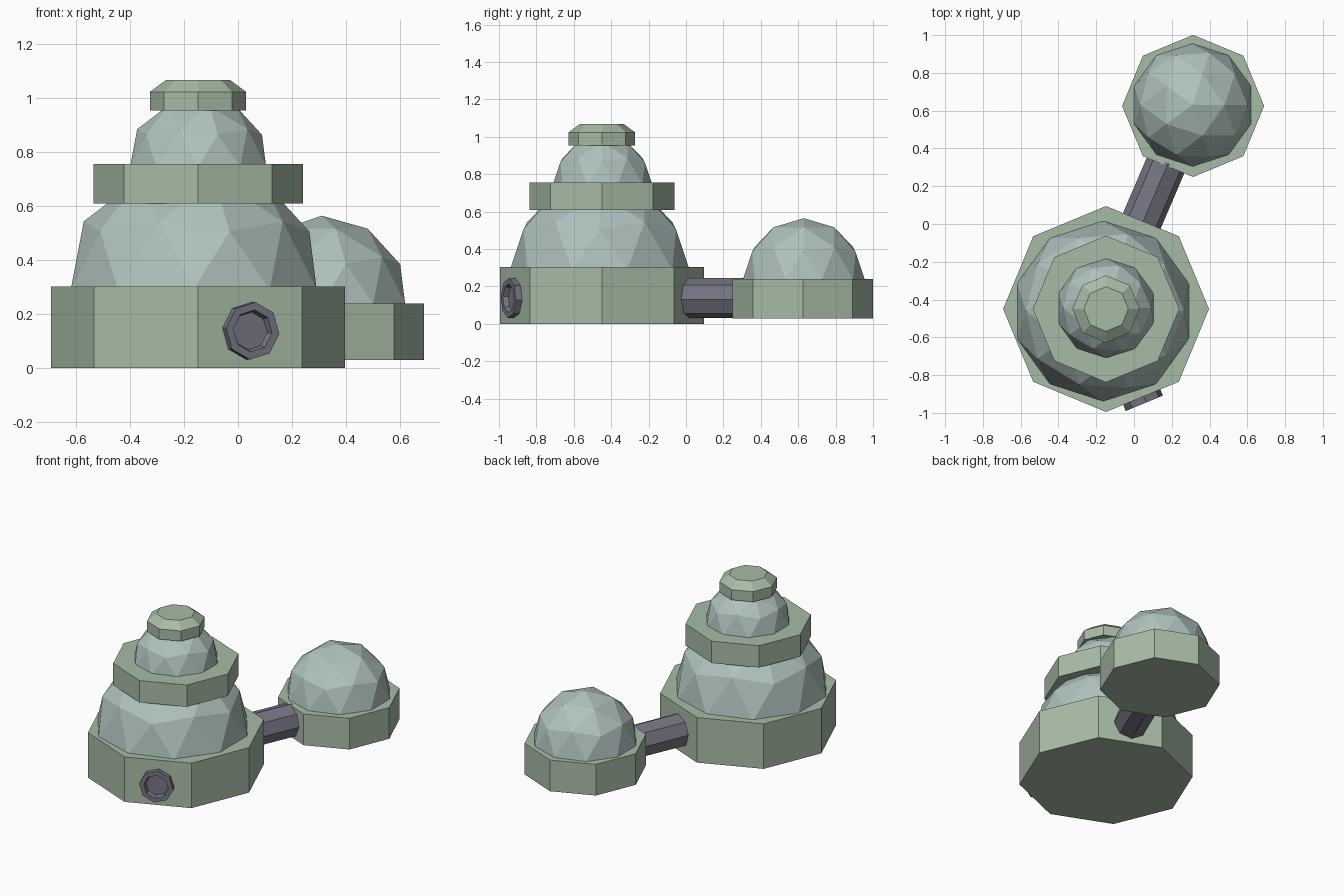
import bpy, bmesh
from math import cos, sin, pi, radians
from mathutils import Vector, Matrix

if "Cube" in bpy.data.objects:
    bpy.data.objects.remove(bpy.data.objects["Cube"])


def material(name, rgb):
    m = bpy.data.materials.new(name)
    m.diffuse_color = (*rgb, 1)
    m.use_nodes = True
    m.node_tree.nodes["Principled BSDF"].inputs["Base Color"].default_value = m.diffuse_color
    return m


GREEN = material("green_plaster", (0.39, 0.50, 0.38))
PALE = material("pale_dome", (0.43, 0.54, 0.51))
METAL = material("grey_metal", (0.18, 0.18, 0.23))


def finish(name, bm, mat, matrix=Matrix()):
    bmesh.ops.recalc_face_normals(bm, faces=bm.faces)
    me = bpy.data.meshes.new(name)
    bm.to_mesh(me)
    bm.free()
    me.materials.append(mat)
    ob = bpy.data.objects.new(name, me)
    ob.matrix_world = matrix
    bpy.context.collection.objects.link(ob)
    return ob


def octagon_stack(name, profile, mat, matrix, turn=0):
    """Eight-sided solid through (radius, height) rings, capped at both ends."""
    bm = bmesh.new()
    rings = [[bm.verts.new((r * cos(turn + i * pi / 4), r * sin(turn + i * pi / 4), z))
              for i in range(8)] for r, z in profile]
    for a, b in zip(rings, rings[1:]):
        for i in range(8):
            j = (i + 1) % 8
            bm.faces.new((a[i], a[j], b[j], b[i]))
    bm.faces.new(rings[0])
    bm.faces.new(rings[-1])
    return finish(name, bm, mat, matrix)


def dome(name, x, y, z, r):
    """Upper half of a low-poly icosphere."""
    bm = bmesh.new()
    bmesh.ops.create_icosphere(bm, subdivisions=2, radius=r)
    low = [v for v in bm.verts if v.co.z < -r * 0.01]
    bmesh.ops.delete(bm, geom=low, context='VERTS')
    bmesh.ops.holes_fill(bm, edges=[e for e in bm.edges if e.is_boundary], sides=0)
    finish(name, bm, PALE, Matrix.Translation((x, y, z)))


def along(start, direction):
    """Frame whose local z runs along a horizontal direction, local y up."""
    d = Vector(direction).normalized()
    up = Vector((0, 0, 1))
    rot = Matrix((up.cross(d), up, d)).transposed()
    return Matrix.Translation(start) @ rot.to_4x4()


# Main building: tiered octagonal bands
main = Matrix.Translation((-0.148, -0.45, 0))
octagon_stack("main_base", [(0.545, 0), (0.545, 0.303)], GREEN, main)
octagon_stack("middle_band", [(0.388, 0.61), (0.388, 0.757)], GREEN, main)
octagon_stack("top_cap", [(0.178, 0.955), (0.178, 1.024), (0.118, 1.068)], GREEN, main)

# Side building
octagon_stack("side_base", [(0.376, 0.03), (0.376, 0.24)], GREEN,
              Matrix.Translation((0.313, 0.625, 0)))

# Domes
dome("lower_dome", -0.164, -0.461, 0.292, 0.479)
dome("upper_dome", -0.148, -0.446, 0.746, 0.265)
dome("side_dome", 0.31, 0.63, 0.24, 0.325)

# Connecting pipe between the buildings
octagon_stack("connecting_pipe", [(0.108, 0), (0.108, 0.44)], METAL,
              along((0.0, -0.08, 0.138), (0.42, 0.98, 0)), radians(4))

# Round port on the front right face, with a sunken centre
octagon_stack("front_port", [(0.107, 0), (0.107, 0.14), (0.078, 0.14), (0.07, 0.112)], METAL,
              along((0.001, -0.82, 0.138), (sin(pi / 8), -cos(pi / 8), 0)), radians(-6))
